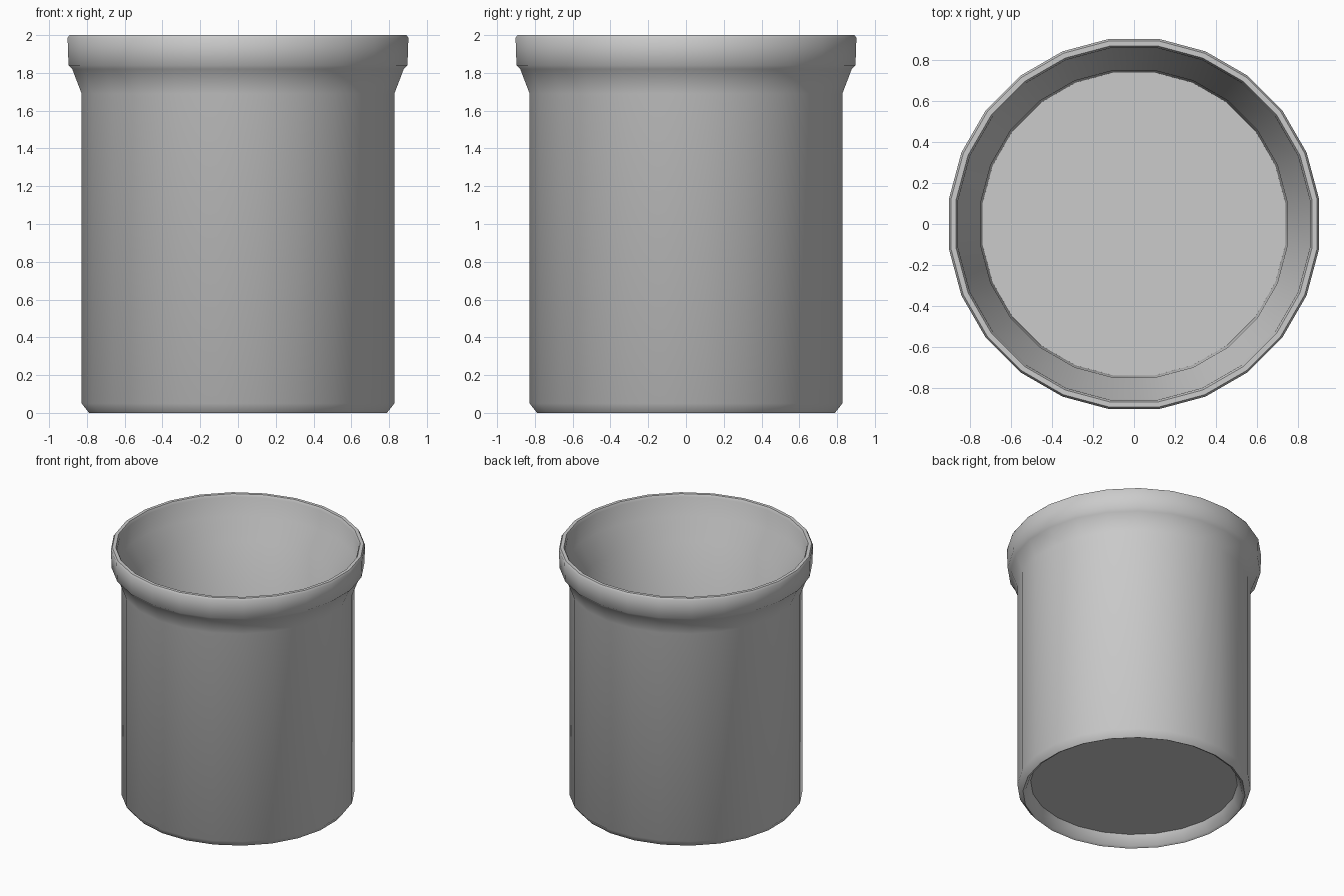
import bpy, bmesh, math

if "Cube" in bpy.data.objects:
    bpy.data.objects.remove(bpy.data.objects["Cube"])

SIDES = 24

# Closed wall profile (radius, height): underside, outside, rim, inside
PROFILE = [
    (0.74, 0.085), (0.775, 0.01), (0.795, 0.0), (0.835, 0.05),
    (0.835, 1.69), (0.885, 1.82), (0.905, 1.84), (0.91, 1.985),
    (0.90, 2.0), (0.875, 2.0), (0.865, 1.98), (0.86, 1.83),
    (0.755, 1.68), (0.745, 0.13),
]


def lathe(name, profile, sides):
    """Spin a profile about z and close both ends with flat discs."""
    bm = bmesh.new()
    rings = []
    for r, z in profile:
        rings.append([bm.verts.new((r * math.cos(2 * math.pi * (i + 0.5) / sides),
                                    r * math.sin(2 * math.pi * (i + 0.5) / sides), z))
                      for i in range(sides)])
    for a, b in zip(rings, rings[1:]):
        for i in range(sides):
            j = (i + 1) % sides
            bm.faces.new((a[i], a[j], b[j], b[i]))
    bm.faces.new(rings[0][::-1])   # recessed underside
    bm.faces.new(rings[-1])        # inner floor
    bmesh.ops.recalc_face_normals(bm, faces=bm.faces)
    mesh = bpy.data.meshes.new(name)
    bm.to_mesh(mesh)
    bm.free()
    obj = bpy.data.objects.new(name, mesh)
    bpy.context.collection.objects.link(obj)
    return obj


# Cup with flared lip
cup = lathe("cup", PROFILE, SIDES)
bpy.context.view_layer.objects.active = cup
cup.select_set(True)
bpy.ops.object.shade_smooth_by_angle(angle=math.radians(46))
